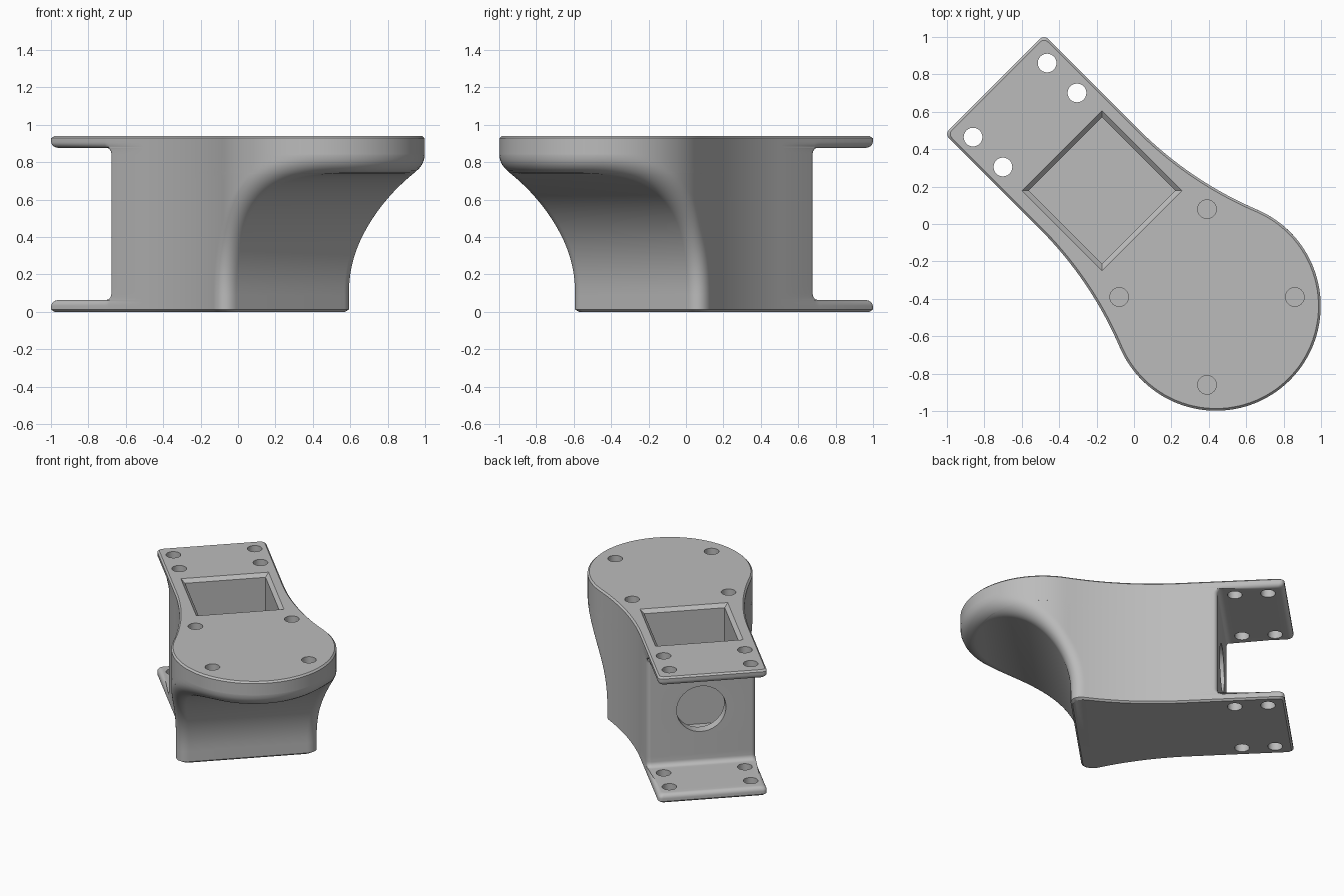
import bpy, bmesh
from math import sin, cos, pi, sqrt, hypot, radians

old = bpy.data.objects.get("Cube")
if old:
    bpy.data.objects.remove(old)

grey = bpy.data.materials.new("plain grey")
grey.use_nodes = True
grey.diffuse_color = (0.5, 0.5, 0.5, 1)
grey.node_tree.nodes["Principled BSDF"].inputs["Base Color"].default_value = (0.5, 0.5, 0.5, 1)

# Dimensions, with u along the part and v across it
TOP, REAR, WEB = 0.94, -1.055, -0.6             # height, flange end, rear wall
HALF, NECK_U, MID_U = 0.375, -0.34, 0.1         # straight half width, start and middle of flare
DISC_U, DISC_R = 0.62, 0.56                     # round end
FLARE = 2.023                                   # radius of concave flare
SCOOP_U, SCOOP_Z, SCOOP_R = 1.035, 0.10, 0.64   # scooped underside
SOFT, CORNER = 0.10, 0.03                       # scoop edge fillet, plan corner
LIP, COVE, EDGE = 0.032, 0.035, 0.012           # flange rounding, inner fillet, rim
CEILING = SCOOP_Z + SCOOP_R
STEPS, FLARE_STEPS = 40, 12


def half_width(u, inset):
    """Half width of the plan outline, moved inwards."""
    span = DISC_U - NECK_U
    join = DISC_U - span * (DISC_R - inset) / (FLARE + DISC_R)
    if u < NECK_U:
        return HALF - inset
    if u < join:
        return HALF + FLARE - sqrt((FLARE + inset) ** 2 - (u - NECK_U) ** 2)
    return sqrt(max(0, (DISC_R - inset) ** 2 - (u - DISC_U) ** 2))


def fillet(u, z):
    """Inset that rounds the edge between side wall and scoop."""
    if u > SCOOP_U:
        gap = z - CEILING
    else:
        gap = hypot(u - SCOOP_U, max(0, z - SCOOP_Z)) - SCOOP_R
    gap = min(max(gap, 0), SOFT)
    return SOFT - sqrt(SOFT ** 2 - (SOFT - gap) ** 2)


def section(z, rear, rim=0.0, lip=0.0, full=False):
    """One horizontal outline of the body."""
    if full or z > CEILING + 1e-6:
        front = DISC_U + DISC_R - fillet(2, z) - rim
    else:
        drop = max(0, z - SCOOP_Z)
        front = SCOOP_U - sqrt(max(0, SCOOP_R ** 2 - drop ** 2)) - rim
    start = rear + rim + lip
    side = []
    for i in range(7):
        a = i * pi / 12
        side.append((start + CORNER * (1 - cos(a)), CORNER * (1 - sin(a))))
    side += [(max(start + CORNER, WEB - COVE), 0), (max(start + CORNER, WEB), 0)]
    side += [(NECK_U + (MID_U - NECK_U) * k / FLARE_STEPS, 0) for k in range(FLARE_STEPS)]
    side += [(MID_U + (front - MID_U) * sin(k / STEPS * pi / 2), 0) for k in range(STEPS + 1)]
    pts = []
    for u, cut in side:
        fade = min(1, max(0, (WEB - u) / COVE))
        inset = fillet(u + rim, z) + rim + lip * fade
        pts.append((u, max(0, half_width(u, inset) - cut), z))
    return pts + [(u, -v, z) for u, v, z in reversed(pts)]


def new_object(name, bm):
    bmesh.ops.recalc_face_normals(bm, faces=bm.faces)
    mesh = bpy.data.meshes.new(name)
    bm.to_mesh(mesh)
    bm.free()
    obj = bpy.data.objects.new(name, mesh)
    bpy.context.collection.objects.link(obj)
    return obj


def loft(name, loops):
    bm = bmesh.new()
    rings = [[bm.verts.new(p) for p in loop] for loop in loops]
    n = len(rings[0])
    for a, b in zip(rings, rings[1:]):
        for i in range(n):
            j = (i + 1) % n
            bm.faces.new((a[i], a[j], b[j], b[i]))
    bm.faces.new(rings[0])
    bm.faces.new(rings[-1])
    bmesh.ops.remove_doubles(bm, verts=bm.verts, dist=1e-4)
    return new_object(name, bm)


# Stack of levels: lower flange, rear wall, upper flange
quarter = [i * pi / 12 for i in range(7)]
thick = 2 * LIP
flange = [(0, REAR, EDGE, 0), (EDGE, REAR, 0, 0)]
flange += [(LIP + LIP * sin(a), REAR, 0, LIP * (1 - cos(a))) for a in quarter]
flange += [(thick + COVE * (1 - cos(a)), WEB - COVE * (1 - sin(a)), 0, 0) for a in quarter]
loops = [section(*level) for level in flange]
loops += [section(SCOOP_Z + SCOOP_R * sin(i * pi / 56), WEB) for i in range(1, 29)]
loops += [section(CEILING + SOFT * (1 - cos(a)), WEB, full=True) for a in quarter]
loops += [section(TOP - z, *rest) for z, *rest in reversed(flange)]
body = loft("bracket_body", loops)


# Cutters for the pocket and the round holes
def square(half, z, u=-0.247, v=0.005):
    return [(u + a * half, v + b * half, z) for a, b in ((-1, -1), (1, -1), (1, 1), (-1, 1))]


def disc(u, v, z, r=0.05, upright=True):
    ring = [(r * cos(i * pi / 20), r * sin(i * pi / 20)) for i in range(40)]
    if upright:
        return [(u + a, v + b, z) for a, b in ring]
    return [(u, v + a, z + b) for a, b in ring]


cutters = [loft("pocket_cutter", [square(0.277, 0.06), square(0.277, TOP - 0.025),
                                  square(0.302, TOP), square(0.302, TOP + 0.1)])]
cutters.append(loft("cable_hole_cutter", [disc(-0.7, 0, 0.47, 0.17, False),
                                          disc(-0.4, 0, 0.47, 0.17, False)]))
for sign in (-1, 1):
    for u in (-0.937, -0.711):
        cutters.append(loft("flange_hole_cutter", [disc(u, sign * 0.28, -0.1),
                                                   disc(u, sign * 0.28, TOP + 0.1)]))
    for u in (0.22, 0.884):
        cutters.append(loft("blind_hole_cutter", [disc(u, sign * 0.332, TOP - 0.15),
                                                  disc(u, sign * 0.332, TOP + 0.1)]))

for cutter in cutters:
    cutter.hide_render = True
    mod = body.modifiers.new(cutter.name, "BOOLEAN")
    mod.operation = "DIFFERENCE"
    mod.solver = "EXACT"
    mod.object = cutter

# Bake the cuts, turn the part diagonally and shade it
bpy.context.view_layer.update()
graph = bpy.context.evaluated_depsgraph_get()
baked = bpy.data.meshes.new_from_object(body.evaluated_get(graph))
body.modifiers.clear()
body.data = baked
for cutter in cutters:
    bpy.data.objects.remove(cutter)
body.data.materials.clear()
body.data.materials.append(grey)
body.rotation_euler.z = radians(-45)
bpy.ops.object.select_all(action="DESELECT")
body.select_set(True)
bpy.context.view_layer.objects.active = body
bpy.ops.object.shade_smooth_by_angle(angle=radians(30))
